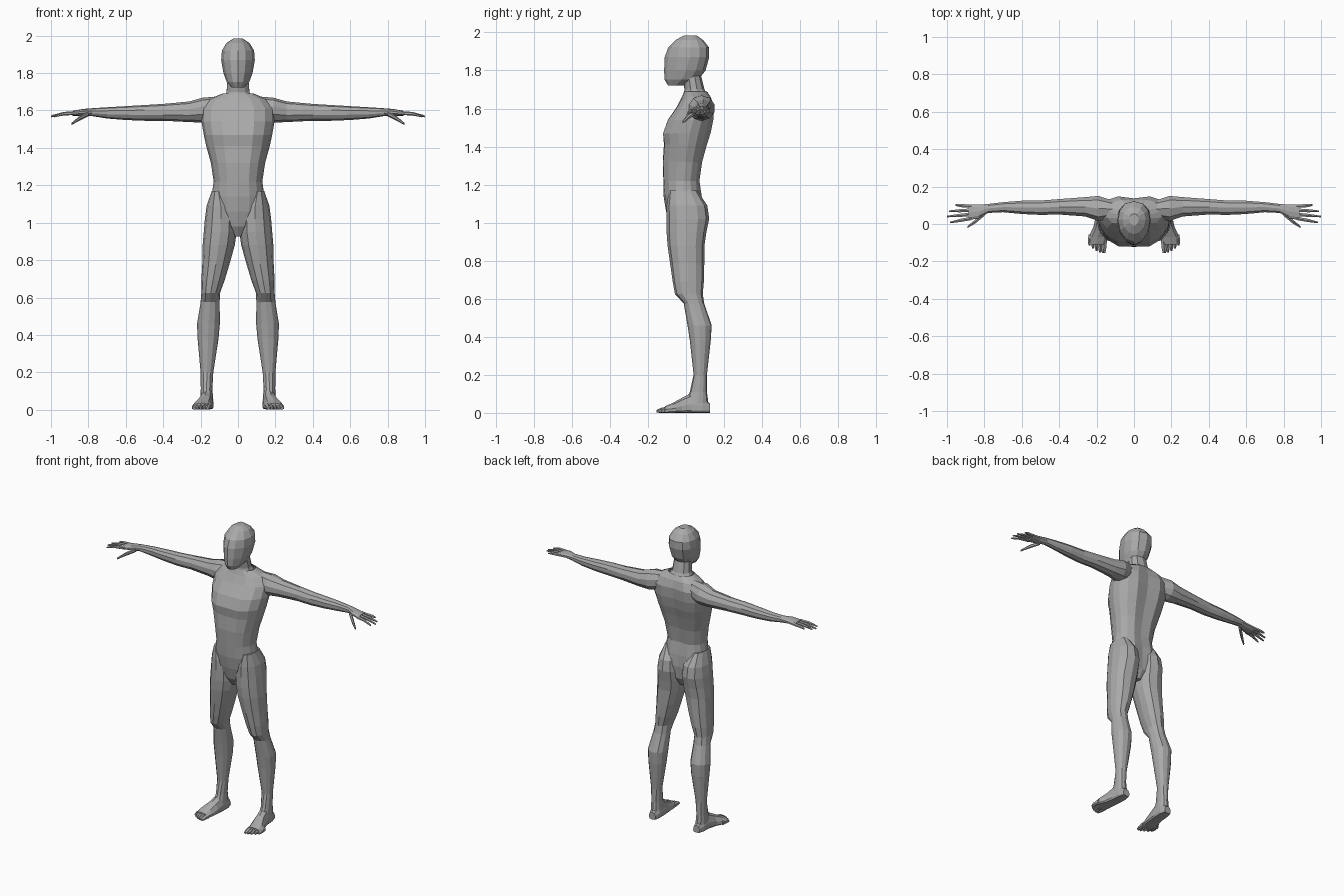
import bpy, bmesh, math

skin = bpy.data.materials.new("grey_skin")
skin.diffuse_color = (0.40, 0.40, 0.40, 1)


def loft(name, axis, rings, n=12, mirror=False, front=1.0, caps=(True, True)):
    """Flat-faced tube. Ring: position, centre a, half-width a, low b, middle b, high b,
    and optionally a groove depth at low b and at high b."""
    bm = bmesh.new()
    loops = []
    for ring in rings:
        t, ca, ha, lo, mid, hi = ring[:6]
        groove_lo, groove_hi = ring[6:] if len(ring) > 6 else (0, 0)
        loop = []
        for i in range(n):
            ang = 2 * math.pi * i / n - math.pi / 2
            c, s = math.cos(ang), math.sin(ang)
            power = front if s < 0 else 0.85
            a = ca + ha * math.copysign(abs(c) ** power, c) if abs(c) > 1e-6 else ca
            b = mid + s * (hi - mid if s > 0 else mid - lo)
            if i == 0:
                b += groove_lo
            if i == n // 2:
                b -= groove_hi
            co = {"z": (a, b, t), "x": (t, a, b), "y": (a, t, b)}[axis]
            loop.append(bm.verts.new(co))
        loops.append(loop)
    for p, q in zip(loops, loops[1:]):
        for i in range(n):
            j = (i + 1) % n
            bm.faces.new((p[i], p[j], q[j], q[i]))
    if caps[0]:
        bm.faces.new(loops[0][::-1])
    if caps[1]:
        bm.faces.new(loops[-1])
    bmesh.ops.recalc_face_normals(bm, faces=bm.faces)
    me = bpy.data.meshes.new(name)
    bm.to_mesh(me)
    bm.free()
    me.materials.append(skin)
    ob = bpy.data.objects.new(name, me)
    bpy.context.collection.objects.link(ob)
    if mirror:
        ob.modifiers.new("Mirror", "MIRROR").use_clip = False
    return ob


# Torso, from crotch to base of neck, with chest and spine grooves
loft("torso", "z", [
    (0.925, 0, 0.025, -0.05, 0.01, 0.05),
    (0.98, 0, 0.075, -0.085, 0.01, 0.08),
    (1.06, 0, 0.135, -0.105, 0.0, 0.10, 0, 0.02),
    (1.14, 0, 0.142, -0.118, -0.01, 0.09, 0, 0.01),
    (1.22, 0, 0.13, -0.125, -0.01, 0.077, 0.006, 0.012),
    (1.32, 0, 0.145, -0.13, 0.0, 0.092, 0.008, 0.014),
    (1.41, 0, 0.17, -0.122, 0.01, 0.118, 0.006, 0.018),
    (1.47, 0, 0.183, -0.132, 0.02, 0.138, 0.012, 0.02),
    (1.54, 0, 0.195, -0.105, 0.04, 0.152, 0.01, 0.02),
    (1.61, 0, 0.195, -0.052, 0.06, 0.155, 0.004, 0.018),
    (1.66, 0, 0.155, -0.022, 0.07, 0.135, 0, 0.01),
    (1.69, 0, 0.085, -0.01, 0.05, 0.11),
], n=16, front=0.85, caps=(True, False))

# Neck and egg-shaped head with a ridge down the face
loft("neck", "z", [
    (1.66, 0, 0.085, -0.015, 0.05, 0.12),
    (1.70, 0, 0.064, -0.008, 0.04, 0.097),
    (1.77, 0, 0.058, -0.02, 0.03, 0.08),
], n=10, caps=(False, False))
loft("head", "z", [
    (1.722, 0, 0.032, -0.095, -0.055, -0.005),
    (1.752, 0, 0.06, -0.113, -0.02, 0.065),
    (1.80, 0, 0.078, -0.115, 0.0, 0.103),
    (1.87, 0, 0.09, -0.112, 0.02, 0.122),
    (1.92, 0, 0.086, -0.094, 0.02, 0.122),
    (1.96, 0, 0.062, -0.055, 0.025, 0.09),
    (1.985, 0, 0.025, -0.01, 0.025, 0.055),
], n=12, front=1.15)

# Legs, hip to ankle, with knee and calf bulges
loft("leg", "z", [
    (1.17, 0.105, 0.035, -0.09, -0.02, 0.06),
    (1.09, 0.092, 0.076, -0.102, 0.0, 0.112),
    (1.02, 0.092, 0.085, -0.102, 0.005, 0.122),
    (0.95, 0.095, 0.088, -0.102, 0.005, 0.107),
    (0.88, 0.103, 0.086, -0.097, 0.005, 0.097),
    (0.78, 0.118, 0.073, -0.083, 0.01, 0.096),
    (0.69, 0.134, 0.062, -0.07, 0.01, 0.094),
    (0.625, 0.146, 0.050, -0.058, 0.02, 0.088),
    (0.575, 0.149, 0.051, -0.012, 0.04, 0.096),
    (0.46, 0.158, 0.061, 0.008, 0.07, 0.135),
    (0.38, 0.160, 0.056, 0.02, 0.075, 0.130),
    (0.20, 0.166, 0.034, 0.04, 0.075, 0.110),
    (0.11, 0.168, 0.031, 0.02, 0.07, 0.110),
    (0.05, 0.167, 0.035, -0.01, 0.06, 0.118),
], n=12, mirror=True, front=0.9, caps=(True, False))

# Feet and toes
loft("foot", "y", [
    (0.125, 0.165, 0.024, 0.0, 0.02, 0.05),
    (0.09, 0.166, 0.036, 0.0, 0.02, 0.085),
    (0.03, 0.169, 0.038, 0.0, 0.02, 0.105),
    (-0.02, 0.177, 0.042, 0.0, 0.015, 0.08),
    (-0.07, 0.192, 0.053, 0.0, 0.012, 0.052),
    (-0.11, 0.195, 0.046, 0.0, 0.012, 0.035),
], n=10, mirror=True, front=0.4)
for k, tip in enumerate((-0.155, -0.153, -0.145, -0.132, -0.115)):
    x = 0.162 + 0.019 * k
    r = 0.015 if k == 0 else 0.010
    loft(f"toe_{k + 1}", "y", [
        (tip + 0.06, x - 0.004, r, 0.0, 0.012, 0.034),
        (tip + 0.02, x, r, 0.0, 0.012, 0.026),
        (tip, x, r * 0.6, 0.002, 0.009, 0.015),
    ], n=6, mirror=True)

# Arms, shoulder to palm
loft("arm", "x", [
    (0.11, 0.08, 0.045, 1.55, 1.61, 1.675),
    (0.19, 0.083, 0.07, 1.535, 1.60, 1.668),
    (0.26, 0.092, 0.054, 1.538, 1.59, 1.648),
    (0.40, 0.092, 0.043, 1.545, 1.59, 1.635),
    (0.50, 0.087, 0.040, 1.545, 1.59, 1.629),
    (0.60, 0.089, 0.037, 1.549, 1.59, 1.623),
    (0.70, 0.090, 0.028, 1.557, 1.59, 1.617),
    (0.78, 0.083, 0.025, 1.570, 1.592, 1.612),
    (0.83, 0.067, 0.038, 1.572, 1.59, 1.608),
    (0.885, 0.063, 0.044, 1.570, 1.585, 1.598),
], n=10, mirror=True, caps=(False, True))


# Fingers and thumb: root, knuckle and tip as (x, y, z)
def finger(name, points, r):
    loft(name, "x", [(x, y, r * s, z - r * s, z, z + r * s)
                     for (x, y, z), s in zip(points, (1.1, 1.0, 0.5))],
         n=6, mirror=True)


for name, y0, y1, x1, z1 in (("index_finger", 0.030, 0.008, 0.985, 1.568),
                             ("middle_finger", 0.052, 0.040, 1.0, 1.568),
                             ("ring_finger", 0.074, 0.068, 0.99, 1.572),
                             ("little_finger", 0.095, 0.102, 0.955, 1.578)):
    finger(name, [(0.87, y0, 1.586), (0.93, (y0 + y1) / 2, 1.583), (x1, y1, z1)], 0.0095)
finger("thumb", [(0.80, 0.055, 1.582), (0.85, 0.012, 1.556), (0.89, -0.016, 1.528)], 0.012)
